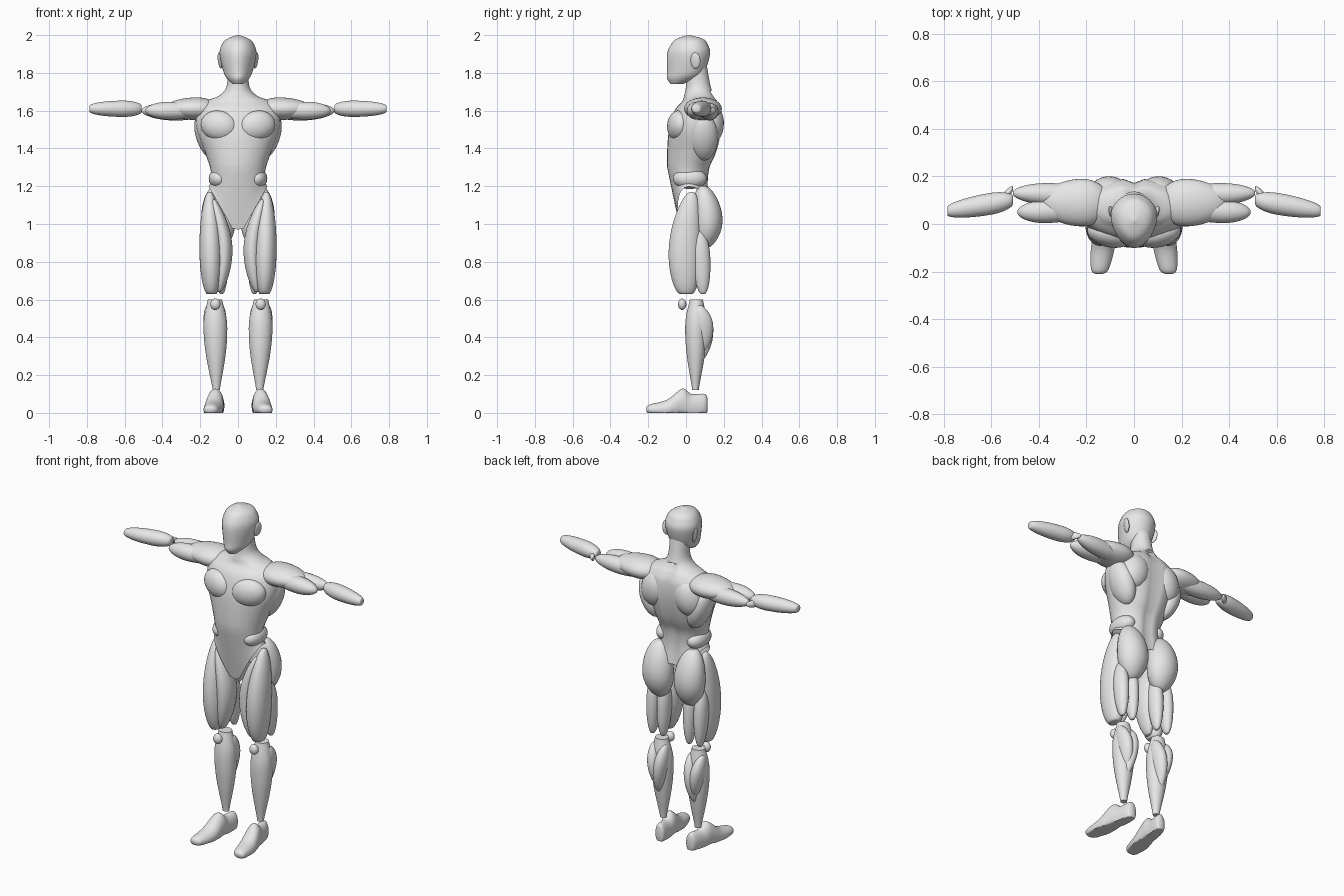
import bpy
import bmesh
import math
from mathutils import Matrix, Vector

default_cube = bpy.data.objects.get("Cube")
if default_cube:
    bpy.data.objects.remove(default_cube, do_unlink=True)

# Single clay colour
clay = bpy.data.materials.new("light grey clay")
clay.use_nodes = True
colour = (.8, .8, .8, 1)
clay.diffuse_color = colour
clay.node_tree.nodes["Principled BSDF"].inputs["Base Color"].default_value = colour

SIDES = 32
STEPS = 24
RIGHTWARD, BACKWARD, UPWARD = Matrix.Identity(3)


def finish(name, bm, mirrored):
    """Turn a bmesh into a smooth, optionally mirrored object."""
    bmesh.ops.recalc_face_normals(bm, faces=bm.faces)
    mesh = bpy.data.meshes.new(name)
    bm.to_mesh(mesh)
    bm.free()
    mesh.materials.append(clay)
    part = bpy.data.objects.new(name, mesh)
    bpy.context.collection.objects.link(part)
    if mirrored:
        part.modifiers.new("other side", 'MIRROR')
    bpy.ops.object.select_all(action='DESELECT')
    part.select_set(True)
    bpy.context.view_layer.objects.active = part
    bpy.ops.object.shade_smooth_by_angle(angle=math.radians(50))


def skin(name, sections, mirrored=True, open_start=False, reshape=None):
    """Skin oval sections, each a centre and two half-axis vectors."""
    bm = bmesh.new()
    rings = []
    for centre, across, along in sections:
        ring = []
        for side in range(SIDES):
            angle = math.tau * side / SIDES
            point = centre + across * math.cos(angle) + along * math.sin(angle)
            if reshape:
                point = reshape(*point)
            ring.append(bm.verts.new(point))
        rings.append(ring)
    for lower, upper in zip(rings, rings[1:]):
        for side in range(SIDES):
            after = (side + 1) % SIDES
            bm.faces.new((lower[side], lower[after], upper[after], upper[side]))
    if not open_start:
        bm.faces.new(rings[0])
    bm.faces.new(rings[-1])
    finish(name, bm, mirrored)


def muscle(name, start, end, width, depth, peak=.5, start_size=.1, end_size=.1,
           taper=.6, bow=(0, 0, 0)):
    """Spindle between two points, fullest at the peak, with a bowed axis."""
    start, end, bow = Vector(start), Vector(end), Vector(bow)
    axis = end - start
    across = RIGHTWARD if abs(axis.z) > abs(axis.x) else UPWARD
    sections = []
    for step in range(STEPS + 1):
        t = (1 - math.cos(math.pi * step / STEPS)) / 2
        reach, tip = (1 - t / peak, start_size) if t < peak else ((t - peak) / (1 - peak), end_size)
        size = tip + (1 - tip) * max(0, 1 - reach * reach) ** taper
        centre = start + axis * t + bow * math.sin(math.pi * t)
        sections.append((centre, across * width * size, BACKWARD * depth * size))
    skin(name, sections)


def station(position, half_width, low, high):
    return Vector((position, half_width, low, high))


def body(name, direction, thickness, stations, **options):
    """Smoothly interpolate stations set along a direction, then skin them."""
    padded = [stations[0], *stations, stations[-1]]
    smooth = []
    for before, start, end, after in zip(padded, padded[1:], padded[2:], padded[3:]):
        start_slope, end_slope = (end - before) / 2, (after - start) / 2
        for step in range(STEPS // 4):
            t = step / (STEPS // 4)
            blend = t * t * (3 - 2 * t)
            smooth.append(start.lerp(end, blend) + start_slope * t * (1 - t) ** 2
                          - end_slope * t * t * (1 - t))
    smooth.append(stations[-1])
    sections = [(direction * position + thickness * (low + high) / 2,
                 RIGHTWARD * half_width, thickness * (high - low) / 2)
                for position, half_width, low, high in smooth]
    skin(name, sections, **options)


def ellipsoid(name, centre, radii, tilt=0, turn=0):
    """Mirrored ellipsoid, tilted about y and turned about z."""
    bm = bmesh.new()
    matrix = (Matrix.Translation(centre) @ Matrix.Rotation(math.radians(turn), 4, 'Z')
              @ Matrix.Rotation(math.radians(tilt), 4, 'Y')
              @ Matrix.Diagonal(Vector(radii)).to_4x4())
    bmesh.ops.create_uvsphere(bm, u_segments=SIDES, v_segments=SIDES // 2,
                              radius=1, matrix=matrix)
    finish(name, bm, True)


# Torso and neck: open shell with a V-shaped lower edge and a spine groove
def shape_torso(x, y, z):
    middle = math.exp(-(x / .025) ** 2)
    if y > .06 and z < 1.7:
        y -= .02 * middle
    if z < 1.3:
        reach = min(1, max(0, 1.2 - abs(x) / .13))
        front = y < .02
        drop = (1.3 - z) * 10 * reach * (.23 if front else .11)
        z -= drop
        y += drop * (.3 if front else .1)
    return x, y, z


body("torso", UPWARD, BACKWARD, [
    station(position=1.2, half_width=.155, low=-.1, high=.125),
    station(position=1.27, half_width=.142, low=-.1, high=.12),
    station(position=1.38, half_width=.175, low=-.1, high=.165),
    station(position=1.5, half_width=.22, low=-.09, high=.19),
    station(position=1.6, half_width=.22, low=-.06, high=.19),
    station(position=1.65, half_width=.17, low=-.02, high=.17),
    station(position=1.68, half_width=.1, low=-.01, high=.15),
    station(position=1.73, half_width=.06, low=0, high=.13),
    station(position=1.84, half_width=.055, low=0, high=.11),
], mirrored=False, open_start=True, reshape=shape_torso)

ellipsoid("chest_muscle", centre=(.1, -.04, 1.52), radii=(.1, .058, .08), tilt=-12, turn=12)
ellipsoid("shoulder_blade", centre=(.11, .13, 1.53), radii=(.085, .07, .11), tilt=-15, turn=-10)
ellipsoid("side_back_muscle", centre=(.16, .09, 1.46), radii=(.06, .08, .13), tilt=20)
ellipsoid("waist_muscle", centre=(.1, .02, 1.24), radii=(.055, .09, .055))


# Head: egg that narrows toward the face
def shape_head(x, y, z):
    return x * (1 + 1.6 * (min(y, .06) - .02)), y, z


body("head", UPWARD, BACKWARD, [
    station(position=1.74, half_width=.03, low=-.08, high=-.02),
    station(position=1.77, half_width=.062, low=-.1, high=.06),
    station(position=1.81, half_width=.08, low=-.1, high=.1),
    station(position=1.9, half_width=.097, low=-.1, high=.127),
    station(position=1.95, half_width=.085, low=-.08, high=.115),
    station(position=1.98, half_width=.058, low=-.05, high=.09),
    station(position=2, half_width=.005, low=.01, high=.02),
], mirrored=False, reshape=shape_head)
ellipsoid("ear", centre=(.095, .05, 1.865), radii=(.01, .027, .043), tilt=8, turn=-15)

# Arms
muscle("shoulder_muscle", start=(.1, .09, 1.61), end=(.39, .09, 1.61),
       width=.06, depth=.1, peak=.4)
muscle("front_upper_arm", start=(.18, .06, 1.6), end=(.49, .05, 1.6),
       width=.047, depth=.05, peak=.6)
muscle("rear_upper_arm", start=(.18, .12, 1.59), end=(.51, .13, 1.6),
       width=.047, depth=.047)
muscle("elbow", start=(.51, .15, 1.6), end=(.56, .1, 1.6),
       width=.02, depth=.02, start_size=.4, end_size=.8)
muscle("forearm", start=(.51, .1, 1.61), end=(.785, .055, 1.61),
       width=.043, depth=.046, peak=.35, start_size=.4, end_size=.4)

# Hips and thighs
muscle("buttock", start=(.11, .09, 1.2), end=(.1, .1, .87),
       width=.09, depth=.078, peak=.55, start_size=.2, bow=(0, .02, 0))
muscle("outer_thigh", start=(.15, .03, 1.17), end=(.14, 0, .63),
       width=.06, depth=.085, peak=.6, end_size=.4, bow=(0, -.02, 0))
muscle("inner_thigh", start=(.13, 0, 1.13), end=(.1, 0, .64),
       width=.045, depth=.07, end_size=.2, bow=(-.04, 0, 0))
for label, x in (("outer_hamstring", .157), ("inner_hamstring", .087)):
    muscle(label, start=(x, .07, .97), end=(x, .09, .63),
           width=.038, depth=.05, peak=.4, end_size=.2)

# Lower legs
ellipsoid("kneecap", centre=(.12, -.02, .575), radii=(.027, .022, .03))
muscle("shin", start=(.122, .055, .6), end=(.115, .05, .12), width=.063, depth=.058,
       peak=.3, start_size=.6, end_size=.3, taper=1.3)
for label, x, bottom in (("outer_calf", .157, .3), ("inner_calf", .088, .27)):
    muscle(label, start=(x, .07, .57), end=(.12, .07, bottom),
           width=.037, depth=.055, peak=.4, bow=(0, .02, 0))


# Feet: splayed outward with flat soles
def shape_foot(x, y, z):
    return x + .117 - .14 * y, y, max(0, z)


body("foot", BACKWARD, UPWARD, [
    station(position=-.21, half_width=.015, low=.01, high=.03),
    station(position=-.19, half_width=.037, low=-.01, high=.045),
    station(position=-.1, half_width=.05, low=-.03, high=.07),
    station(position=-.02, half_width=.044, low=-.03, high=.128),
    station(position=.03, half_width=.038, low=-.03, high=.1),
    station(position=.1, half_width=.03, low=-.02, high=.1),
    station(position=.115, half_width=.01, low=.02, high=.07),
], reshape=shape_foot)
